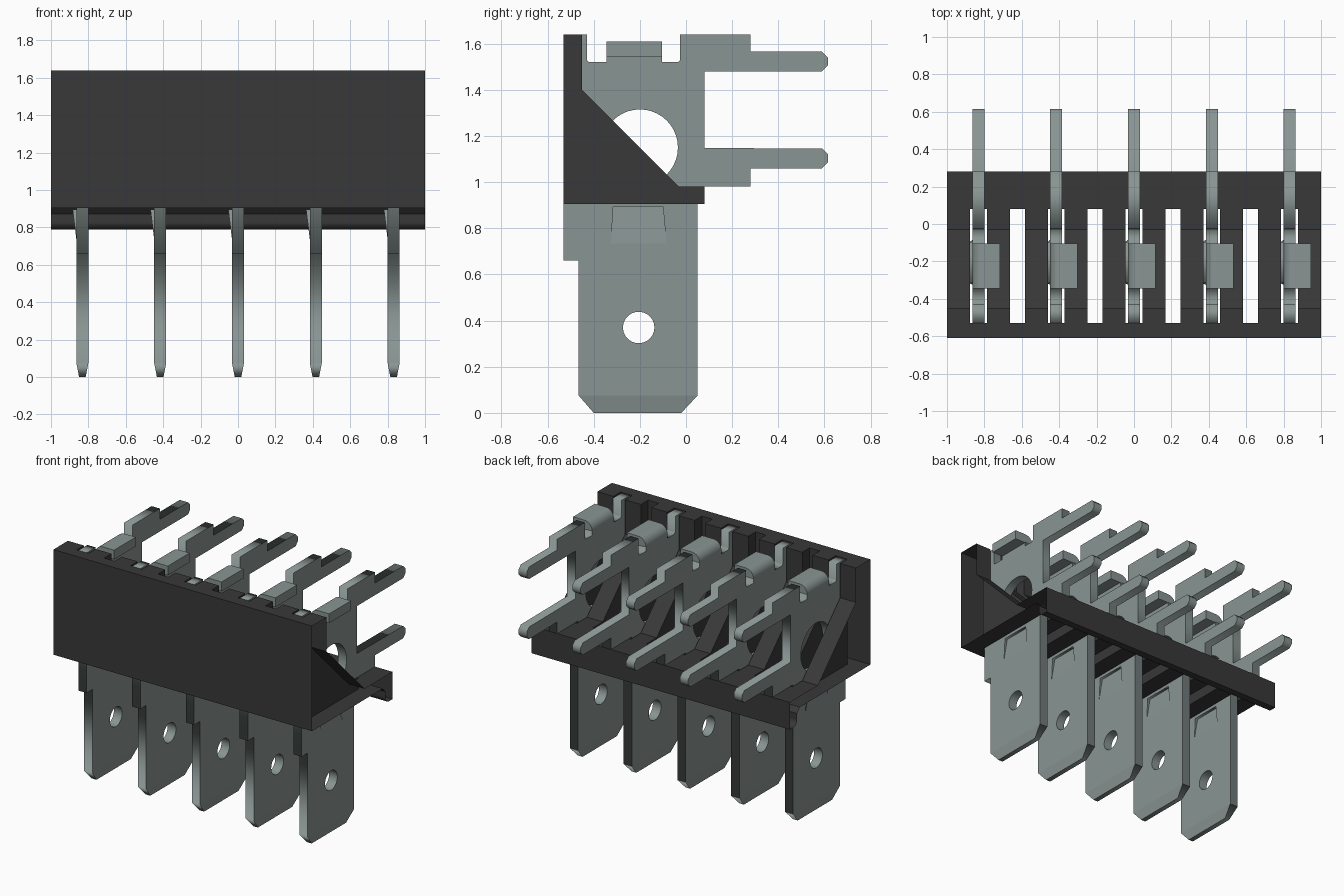
import bpy, bmesh, math
from mathutils import Matrix

cube = bpy.data.objects.get("Cube")
if cube:
    bpy.data.objects.remove(cube, do_unlink=True)

PITCH = 0.416
PIN_X = [i * PITCH for i in range(-2, 3)]
T = 0.032  # half thickness of the sheet metal


def material(name, rgb):
    m = bpy.data.materials.new(name)
    m.use_nodes = True
    m.diffuse_color = (*rgb, 1)
    m.node_tree.nodes["Principled BSDF"].inputs["Base Color"].default_value = (*rgb, 1)
    return m


metal = material("grey metal", (0.25, 0.3, 0.29))
plastic = material("black plastic", (0.04, 0.04, 0.04))

# maps a drawing (u, v, depth) to (y, z, x)
SIDE = Matrix(((0, 0, 1, 0), (1, 0, 0, 0), (0, 1, 0, 0), (0, 0, 0, 1)))


def add(name, mesh, *mats):
    mesh.materials.clear()
    for m in mats:
        mesh.materials.append(m)
    ob = bpy.data.objects.new(name, mesh)
    bpy.context.collection.objects.link(ob)
    return ob


def baked(ob):
    bpy.context.view_layer.update()
    dg = bpy.context.evaluated_depsgraph_get()
    mesh = bpy.data.meshes.new_from_object(ob.evaluated_get(dg))
    bpy.data.objects.remove(ob, do_unlink=True)
    return mesh


def plate(name, loops, half):
    """Flat outline with holes, extruded along x."""
    cu = bpy.data.curves.new(name, "CURVE")
    cu.dimensions = "2D"
    cu.fill_mode = "BOTH"
    cu.extrude = half
    for pts in loops:
        s = cu.splines.new("POLY")
        s.points.add(len(pts) - 1)
        for p, (u, v) in zip(s.points, pts):
            p.co = (u, v, 0, 1)
        s.use_cyclic_u = True
    ob = bpy.data.objects.new(name, cu)
    bpy.context.collection.objects.link(ob)
    mesh = baked(ob)
    mesh.transform(SIDE)
    bm = bmesh.new()
    bm.from_mesh(mesh)
    bmesh.ops.remove_doubles(bm, verts=bm.verts, dist=1e-4)
    bmesh.ops.recalc_face_normals(bm, faces=bm.faces)
    bm.to_mesh(mesh)
    bm.free()
    return mesh


def prism(pts, place):
    """Closed prism from a profile; place(point, end) gives the 3D position."""
    bm = bmesh.new()
    a, b = [[bm.verts.new(place(p, e)) for p in pts] for e in (0, 1)]
    bm.faces.new(a)
    bm.faces.new(b[::-1])
    for i in range(len(pts)):
        j = (i + 1) % len(pts)
        bm.faces.new((a[j], a[i], b[i], b[j]))
    bmesh.ops.recalc_face_normals(bm, faces=bm.faces)
    mesh = bpy.data.meshes.new("prism")
    bm.to_mesh(mesh)
    bm.free()
    return mesh


def circle(y, z, r, n=40):
    return [(y + r * math.cos(2 * math.pi * i / n), z + r * math.sin(2 * math.pi * i / n))
            for i in range(n)]


def prong(z):
    """Upper and lower edge of a solder prong, with chamfered tip."""
    return [(0.59, z), (0.615, z + 0.025), (0.615, z + 0.06), (0.59, z + 0.085)]


# Housing: extruded profile with slots for the terminals and gaps between blocks
lip = [(0.24 + 0.04 * math.cos(a), 0.83 + 0.04 * math.sin(a))
       for a in [math.pi * (1.5 - k / 12) for k in range(7)]]
profile = [(-0.61, 0.905), (-0.61, 1.64), (-0.45, 1.64), (-0.45, 1.4), (-0.03, 0.98),
           (0.28, 0.98), (0.28, 0.79)] + lip + [(0.2, 0.872), (0.17, 0.905)]
housing = add("housing", prism(profile, lambda p, e: (2 * e - 1, p[0], p[1])), plastic)

bm = bmesh.new()
slots = [(x, 0.09) for x in PIN_X] + [((k - 1.5) * PITCH, 0.08) for k in range(4)]
for x, width in slots:
    bmesh.ops.create_cube(bm, size=1, matrix=Matrix.Translation((x, -0.225, 1.3))
                          @ Matrix.Diagonal((width, 0.61, 1.6, 1)))
cut_mesh = bpy.data.meshes.new("slot_cutter")
bm.to_mesh(cut_mesh)
bm.free()
cutter = add("slot_cutter", cut_mesh, plastic)
cutter.hide_render = True
mod = housing.modifiers.new("slots", "BOOLEAN")
mod.operation = "DIFFERENCE"
mod.solver = "EXACT"
mod.object = cutter
mesh = baked(housing)
bpy.data.objects.remove(cutter, do_unlink=True)

# Open ends, grey top edge
bm = bmesh.new()
bm.from_mesh(mesh)
ends = [f for f in bm.faces if abs(f.normal.x) > 0.9 and abs(f.calc_center_median().x) > 0.99]
bmesh.ops.delete(bm, geom=ends, context="FACES")
for f in bm.faces:
    f.material_index = int(f.normal.z > 0.9 and f.calc_center_median().z > 1.6)
bm.to_mesh(mesh)
bm.free()
add("housing", mesh, plastic, metal)

# Terminal blade: outline, two round holes and a window for the latch
outline = [(-0.40, 0), (-0.02, 0), (0.05, 0.075), (0.05, 0.98), (0.28, 0.98), (0.28, 1.06)]
outline += prong(1.06) + [(0.08, 1.148), (0.08, 1.48)] + prong(1.48)
outline += [(0.28, 1.565), (0.28, 1.64), (-0.025, 1.64), (-0.025, 1.53), (-0.035, 1.52),
            (-0.105, 1.52), (-0.105, 1.55), (-0.345, 1.55), (-0.345, 1.52), (-0.42, 1.52),
            (-0.43, 1.53), (-0.43, 1.64), (-0.53, 1.64), (-0.53, 0.66), (-0.465, 0.66),
            (-0.465, 0.075)]
window = [(-0.325, 0.735), (-0.085, 0.735), (-0.1, 0.895), (-0.315, 0.895)]
blade = plate("terminal", [outline, circle(-0.2, 1.15, 0.165), circle(-0.205, 0.37, 0.068),
                           window], T)
bm = bmesh.new()
bm.from_mesh(blade)
bmesh.ops.bisect_plane(bm, geom=bm.verts[:] + bm.edges[:] + bm.faces[:],
                       plane_co=(0, 0, 0.075), plane_no=(0, 0, 1))
for v in bm.verts:
    if v.co.z < 0.01:
        v.co.x *= 0.55
bm.to_mesh(blade)
bm.free()

# Latch: tongue in the window, bent outward at its top
latch = plate("latch", [window], T)
for v in latch.vertices:
    if v.co.z > 0.8:
        v.co.x -= 0.02

# Tab: folded over to one side with a rounded bend
bend = [(-T + 0.06 - 0.06 * math.cos(a), 1.55 + 0.06 * math.sin(a))
        for a in [math.pi / 2 * k / 8 for k in range(9)]]
tab = prism(bend + [(0.115, 1.61), (0.115, 1.545), (T, 1.545)],
            lambda p, e: (p[0], -0.345 + 0.24 * e, p[1]))

for i, x in enumerate(PIN_X, 1):
    for name, me in (("terminal", blade), ("latch", latch), ("folded_tab", tab)):
        add(f"{name}_{i}", me, metal).location.x = x
